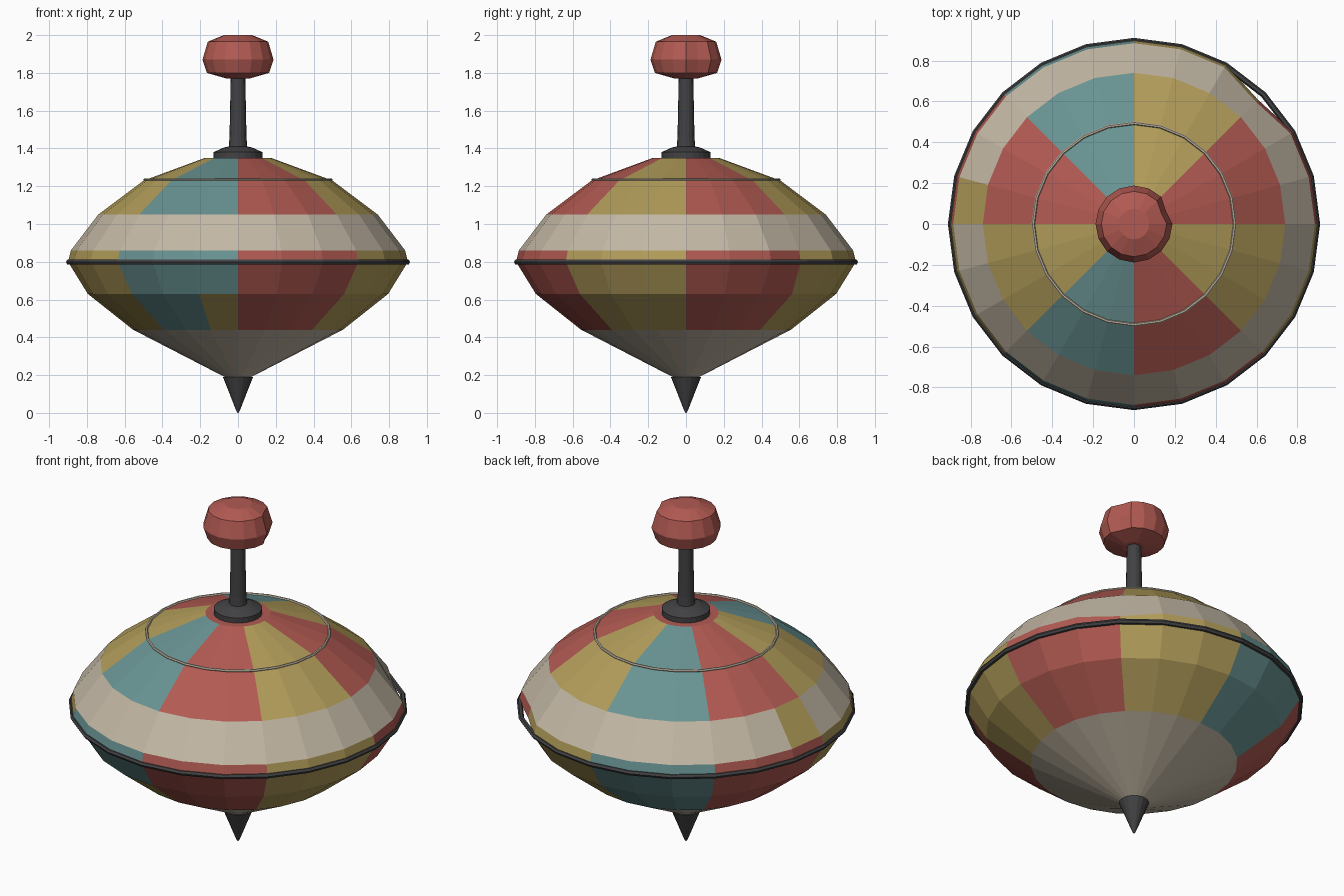
import bpy, bmesh
from math import sin, cos, pi, radians, degrees, atan2

cube = bpy.data.objects.get("Cube")
if cube:
    bpy.data.objects.remove(cube, do_unlink=True)


def srgb(r, g, b):
    return [((c / 255 + 0.055) / 1.055) ** 2.4 for c in (r, g, b)] + [1.0]


def material(name, colour):
    m = bpy.data.materials.new(name)
    m.use_nodes = True
    m.diffuse_color = colour
    m.node_tree.nodes["Principled BSDF"].inputs["Base Color"].default_value = colour
    return m


red = material("brick red", srgb(178, 90, 82))
yellow = material("mustard yellow", srgb(178, 157, 90))
teal = material("dusty teal", srgb(105, 147, 147))
cream = material("cream", srgb(195, 184, 165))
dark = material("dark metal", srgb(66, 66, 68))


def lathe(name, profile, sides, mats, closed=False, paint=None, dent=None):
    """Spin a profile of (radius, height) points about the z axis."""
    bm = bmesh.new()
    rings = []
    for r, z in profile:
        ring = []
        for i in range(sides):
            a = 2 * pi * i / sides
            k = dent(degrees(a), z) if dent else 1.0
            ring.append(bm.verts.new((r * k * cos(a), r * k * sin(a), z)))
        rings.append(ring)
    pairs = list(zip(rings, rings[1:]))
    if closed:
        pairs.append((rings[-1], rings[0]))
    else:
        bm.faces.new(rings[0][::-1])
        bm.faces.new(rings[-1])
    for low, high in pairs:
        for i in range(sides):
            j = (i + 1) % sides
            bm.faces.new((low[i], low[j], high[j], high[i]))
    bmesh.ops.recalc_face_normals(bm, faces=bm.faces)
    if paint:
        for f in bm.faces:
            c = f.calc_center_median()
            f.material_index = paint(degrees(atan2(c.y, c.x)) % 360, c.z)
    me = bpy.data.meshes.new(name)
    bm.to_mesh(me)
    bm.free()
    for m in mats:
        me.materials.append(m)
    ob = bpy.data.objects.new(name, me)
    bpy.context.collection.objects.link(ob)
    return ob


def hoop(name, radius, height, thick, mat, steps):
    section = [(radius + thick * cos(2 * pi * i / steps),
                height + thick * sin(2 * pi * i / steps)) for i in range(steps)]
    return lathe(name, section, 24, [mat], closed=True)


# Painted body: eight wedges of three colours, cream band and cream underside
def body_paint(angle, z):
    if z > 1.345:
        return 0
    if z < 0.44:
        return 3
    if 0.86 < z < 1.04:
        return 1 if 165 < angle < 180 else 3
    if z < 0.63 and 255 < angle < 270:
        return 1
    return int(angle // 45) % 3


def body_dent(angle, z):
    return 0.955 if abs(angle - 45) < 1 and 0.75 < z < 0.9 else 1.0


lathe("body", [(0.07, 0.19), (0.555, 0.44), (0.795, 0.63), (0.90, 0.80),
               (0.885, 0.86), (0.74, 1.05), (0.50, 1.23), (0.175, 1.35)],
      24, [red, yellow, teal, cream], paint=body_paint, dent=body_dent)

# Hoops around the rim and the shoulder
hoop("rim_belt", 0.896, 0.798, 0.015, dark, 6)
hoop("shoulder_ring", 0.493, 1.235, 0.008, cream, 6)

# Pointed foot
lathe("tip", [(0.003, 0.0), (0.015, 0.025), (0.05, 0.115), (0.08, 0.19)], 16, [dark])

# Collar and shaft
lathe("collar", [(0.13, 1.34), (0.13, 1.38), (0.075, 1.405), (0.05, 1.41)], 24, [dark])
lathe("shaft", [(0.05, 1.39), (0.045, 1.46), (0.038, 1.80)], 16, [dark])


# Knob with a small chip in one side
def knob_dent(angle, z):
    return 0.9 if 20 < angle < 30 and 1.79 < z < 1.98 else 1.0


lathe("knob", [(0.06, 1.77), (0.165, 1.80), (0.188, 1.87), (0.16, 1.965), (0.075, 2.0)],
      16, [red], dent=knob_dent)
